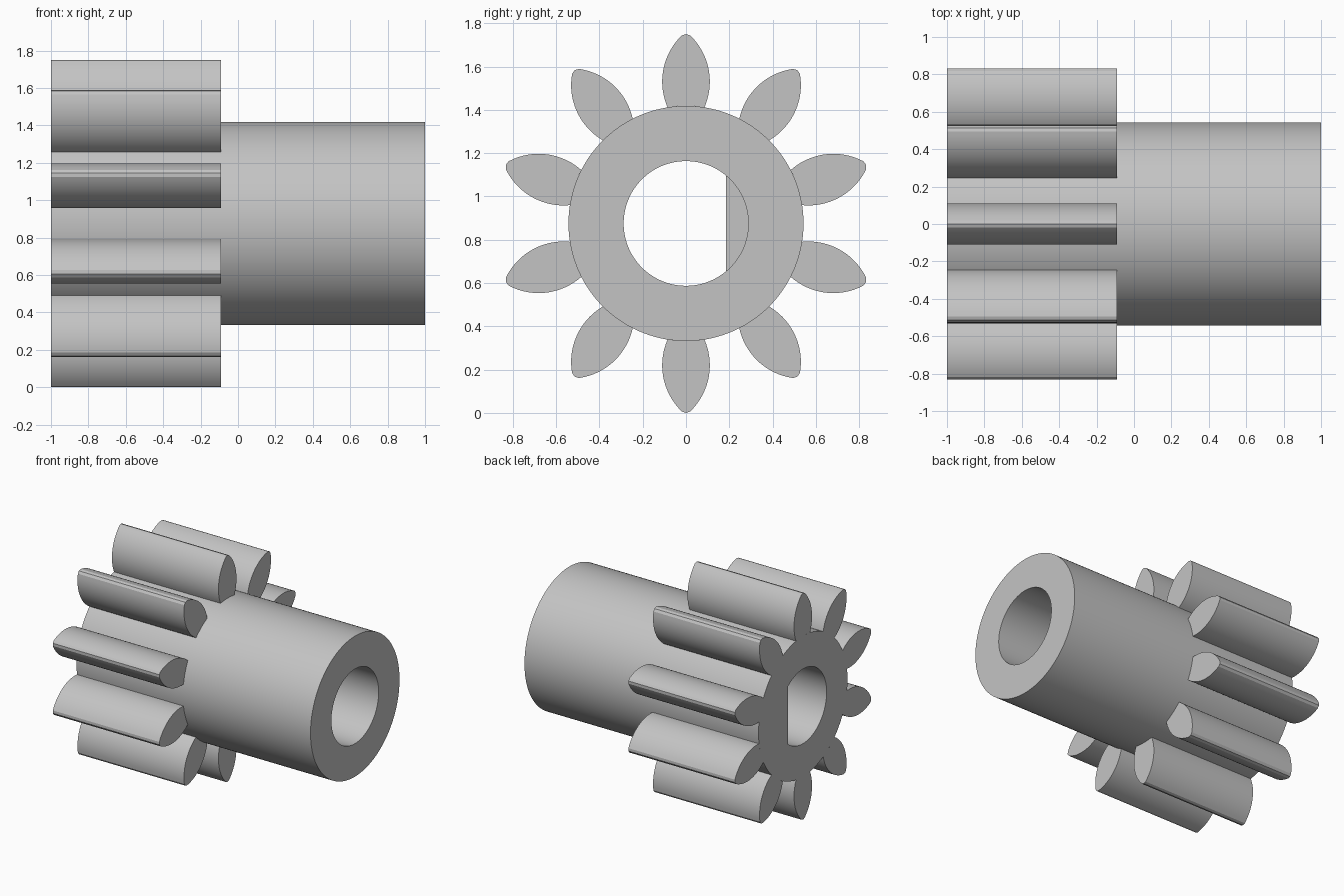
import bpy
import bmesh
from math import sin, cos, tau, sqrt, atan2, radians

cube = bpy.data.objects.get("Cube")
if cube:
    bpy.data.objects.remove(cube)

AXIS_Z = 0.875      # height of the shaft axis
HUB_R = 0.543
BORE_R = 0.288
BACK, STEP, FRONT = -1.0, -0.09, 1.0
TEETH = 10

steel = bpy.data.materials.new("grey_steel")
steel.use_nodes = True
GREY = (0.55, 0.55, 0.55, 1)
steel.diffuse_color = GREY
steel.node_tree.nodes["Principled BSDF"].inputs["Base Color"].default_value = GREY


def finish(bm, name):
    """Turn a bmesh into a smooth-shaded mesh with sharp edges kept."""
    bmesh.ops.remove_doubles(bm, verts=bm.verts, dist=1e-5)
    bmesh.ops.recalc_face_normals(bm, faces=bm.faces)
    mesh = bpy.data.meshes.new(name)
    bm.to_mesh(mesh)
    bm.free()
    mesh.materials.append(steel)
    return mesh


def place(mesh, name, angle=0):
    ob = bpy.data.objects.new(name, mesh)
    bpy.context.collection.objects.link(ob)
    ob.location.z = AXIS_Z
    ob.rotation_euler.x = angle
    bpy.ops.object.select_all(action='DESELECT')
    ob.select_set(True)
    bpy.context.view_layer.objects.active = ob
    return ob


# Hub: tube whose bore becomes D-shaped behind the step
SEGMENTS = 144
FLAT_Y = BORE_R * cos(radians(50))


def ring(bm, x, r, limit=9):
    return [bm.verts.new((x, min(r * cos(tau * i / SEGMENTS), limit), r * sin(tau * i / SEGMENTS)))
            for i in range(SEGMENTS)]


bm = bmesh.new()
rings = [ring(bm, BACK, HUB_R), ring(bm, FRONT, HUB_R), ring(bm, FRONT, BORE_R),
         ring(bm, STEP, BORE_R), ring(bm, STEP, BORE_R, FLAT_Y), ring(bm, BACK, BORE_R, FLAT_Y)]
for k, a in enumerate(rings):
    b = rings[(k + 1) % len(rings)]
    for i in range(SEGMENTS):
        j = (i + 1) % SEGMENTS
        bm.faces.new((a[i], a[j], b[j], b[i]))
place(finish(bm, "hub"), "hub")
bpy.ops.object.shade_smooth_by_angle(angle=radians(30))

# Tooth: leaf section with circular flanks, standing on the hub surface
FLANK_R, WIDEST_R, HALF_WIDTH = 0.297, 0.655, 0.11
ROOT, TIP, STEPS = 0.536, 0.868, 18


def half_width(r):
    return HALF_WIDTH - FLANK_R + sqrt(FLANK_R ** 2 - (r - WIDEST_R) ** 2)


radii = [ROOT + (TIP - ROOT) * i / STEPS for i in range(STEPS + 1)]
flank = [(half_width(r), r) for r in radii]
outline = flank + [(0, 0.875)] + [(-y, z) for y, z in reversed(flank)]
spread = atan2(half_width(ROOT), ROOT)
root_arc = [(HUB_R * sin(spread * t / 4), HUB_R * cos(spread * t / 4)) for t in range(-3, 4)]

bm = bmesh.new()
ends = [[bm.verts.new((x, y, z)) for y, z in outline + root_arc] for x in (BACK, STEP)]
for end in ends:
    bm.faces.new(end)
for i in range(len(outline) - 1):
    bm.faces.new((ends[0][i], ends[0][i + 1], ends[1][i + 1], ends[1][i]))
tooth = finish(bm, "tooth")
for n in range(TEETH):
    place(tooth, f"tooth_{n + 1}", tau * n / TEETH)
    if n == 0:
        bpy.ops.object.shade_smooth_by_angle(angle=radians(25))
